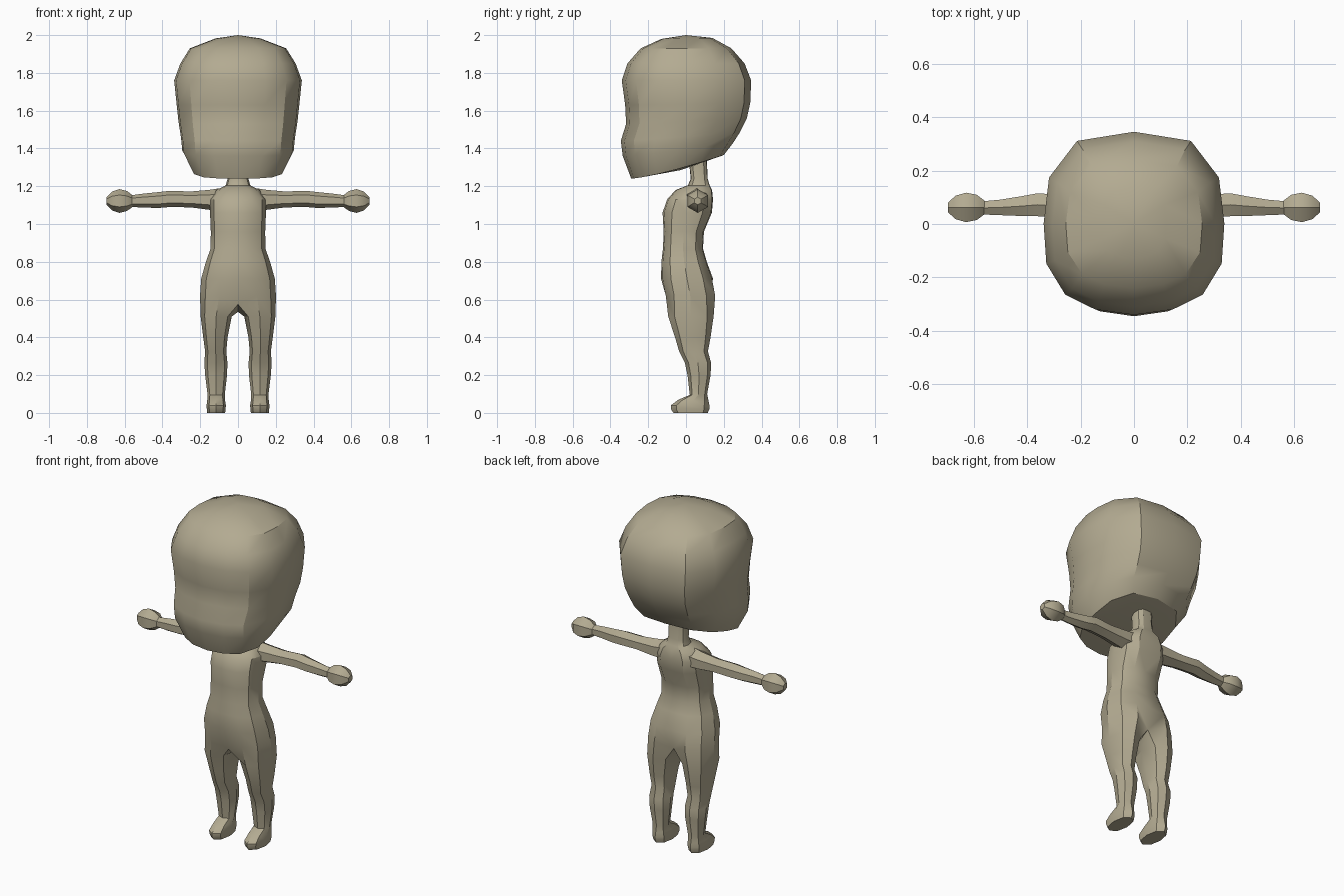
import bpy, bmesh, math
from mathutils import Vector

if "Cube" in bpy.data.objects:
    bpy.data.objects.remove(bpy.data.objects["Cube"])

skin = bpy.data.materials.new("warm beige")
skin.diffuse_color = (0.45, 0.405, 0.285, 1)
skin.use_nodes = True
skin.node_tree.nodes["Principled BSDF"].inputs["Base Color"].default_value = skin.diffuse_color


def bridge(bm, a, b, closed=True):
    """Quads between two vertex rows of equal length."""
    n = len(a)
    for i in range(n if closed else n - 1):
        j = (i + 1) % n
        bm.faces.new((a[i], a[j], b[j], b[i]))


def loft(bm, rings):
    rows = [[bm.verts.new(p) for p in r] for r in rings]
    for a, b in zip(rows, rows[1:]):
        bridge(bm, a, b)
    return rows


def finish(bm, name, mirror=False, angle=32):
    if mirror:
        bmesh.ops.mirror(bm, geom=bm.verts[:] + bm.edges[:] + bm.faces[:],
                         axis='X', merge_dist=0.0005)
    bmesh.ops.recalc_face_normals(bm, faces=bm.faces[:])
    mesh = bpy.data.meshes.new(name)
    bm.to_mesh(mesh)
    bm.free()
    mesh.materials.append(skin)
    ob = bpy.data.objects.new(name, mesh)
    bpy.context.collection.objects.link(ob)
    bpy.ops.object.select_all(action='DESELECT')
    ob.select_set(True)
    bpy.context.view_layer.objects.active = ob
    bpy.ops.object.shade_smooth_by_angle(angle=math.radians(angle))
    return ob


# Head: rounded plan outline stacked upwards, lower rings tilted up to the back
half = [(0, -1), (.43, -.94), (.76, -.78), (.97, -.44), (1, 0),
        (.94, .5), (.63, .9), (0, 1)]
plan = half + [(-x, y) for x, y in half[-2:0:-1]]
# half width, front y, back y, front z, back z
head_rings = [
    (.24, -.29, .20, 1.24, 1.365),
    (.295, -.335, .25, 1.36, 1.43),
    (.302, -.345, .288, 1.44, 1.49),
    (.315, -.317, .322, 1.53, 1.56),
    (.325, -.322, .34, 1.63, 1.64),
    (.338, -.34, .345, 1.76, 1.76),
    (.305, -.31, .31, 1.85, 1.85),
    (.255, -.24, .24, 1.93, 1.93),
    (.12, -.13, .14, 1.98, 1.985),
]
bm = bmesh.new()
rows = loft(bm, [[(w * x, (f + b) / 2 + (b - f) / 2 * y,
                   zf + (zb - zf) * ((y + 1) / 2) ** 1.3) for x, y in plan]
                 for w, f, b, zf, zb in head_rings])
crown = bm.verts.new((0, 0, 2.0))
for i, v in enumerate(rows[-1]):
    bm.faces.new((v, rows[-1][(i + 1) % len(plan)], crown))
chin = bm.verts.new((0, -.03, 1.285))
for i, v in enumerate(rows[0]):
    bm.faces.new((rows[0][(i + 1) % len(plan)], v, chin))
finish(bm, "head")

# Body: half of neck and torso, splitting into a leg, then mirrored
side = [(0, -1), (.5, -.94), (.86, -.62), (1, 0), (.86, .62), (.5, .96), (0, 1)]
# z, half width, front y, back y
torso_rings = [
    (1.34, .055, .015, .11), (1.24, .055, .025, .115), (1.205, .065, .01, .125),
    (1.18, .115, -.055, .138), (1.13, .148, -.10, .143), (1.06, .148, -.124, .137),
    (.96, .144, -.118, .095), (.87, .145, -.122, .09), (.80, .17, -.13, .11),
    (.71, .195, -.132, .143), (.62, .201, -.115, .16),
]
bm = bmesh.new()
rows = [[bm.verts.new((w * x, (f + b) / 2 + (b - f) / 2 * y, z)) for x, y in side]
        for z, w, f, b in torso_rings]
for a, b in zip(rows, rows[1:]):
    bridge(bm, a, b, closed=False)
bm.faces.new(rows[0])
# pull the middle of the hip ring in for the crotch and seat cleft
hip = rows[-1]
hip[0].co = Vector((0, -.09, .575))
hip[-1].co = Vector((0, .115, .59))
crotch = bm.verts.new((0, .02, .535))

# Leg and foot: eight-sided rings
oct8 = [(-.74, -.72), (0, -1), (.74, -.72), (1, 0),
        (.74, .72), (0, 1), (-.74, .72), (-1, 0)]
# inner x, outer x, front y, back y, front z, back z
leg_rings = [
    (.033, .198, -.094, .146, .51, .51),
    (.055, .184, -.058, .13, .40, .40),
    (.062, .174, -.036, .116, .325, .325),
    (.056, .178, -.006, .133, .265, .265),
    (.058, .174, .008, .13, .20, .20),
    (.07, .161, .02, .112, .095, .10),
    (.068, .163, -.04, .12, .07, .06),
    (.064, .167, -.08, .125, .04, .035),
    (.066, .165, -.08, .124, .02, .02),
    (.068, .163, -.066, .115, 0, 0),
]
legs = loft(bm, [[((i + o) / 2 + (o - i) / 2 * x, (f + b) / 2 + (b - f) / 2 * y,
                   zf + (zb - zf) * (y + 1) / 2) for x, y in oct8]
                 for i, o, f, b, zf, zb in leg_rings])
bridge(bm, hip + [crotch], legs[0])
bm.faces.new(legs[-1])
finish(bm, "body_and_legs", mirror=True)

# Arms and round hands: six-sided rings running outwards
hexa = [(math.sin(k * math.pi / 3), math.cos(k * math.pi / 3)) for k in range(6)]


def limb(name, rings):
    """rings: x, centre y, centre z, radius in y, radius in z"""
    bm = bmesh.new()
    rows = loft(bm, [[(x, y + s * ry / .866, z + c * rz) for s, c in hexa]
                     for x, y, z, ry, rz in rings])
    bm.faces.new(rows[0])
    bm.faces.new(rows[-1])
    finish(bm, name, mirror=True)


limb("arms", [
    (.09, .055, 1.13, .055, .06), (.15, .06, 1.128, .05, .053),
    (.25, .065, 1.13, .042, .042), (.36, .072, 1.133, .043, .043),
    (.42, .067, 1.127, .037, .042), (.50, .062, 1.124, .029, .037),
    (.575, .06, 1.121, .024, .03),
])
limb("hands", [
    (.557, .062, 1.121, .024, .03), (.588, .062, 1.122, .047, .053),
    (.628, .062, 1.122, .055, .063), (.667, .062, 1.122, .044, .05),
    (.696, .062, 1.122, .018, .02),
])
